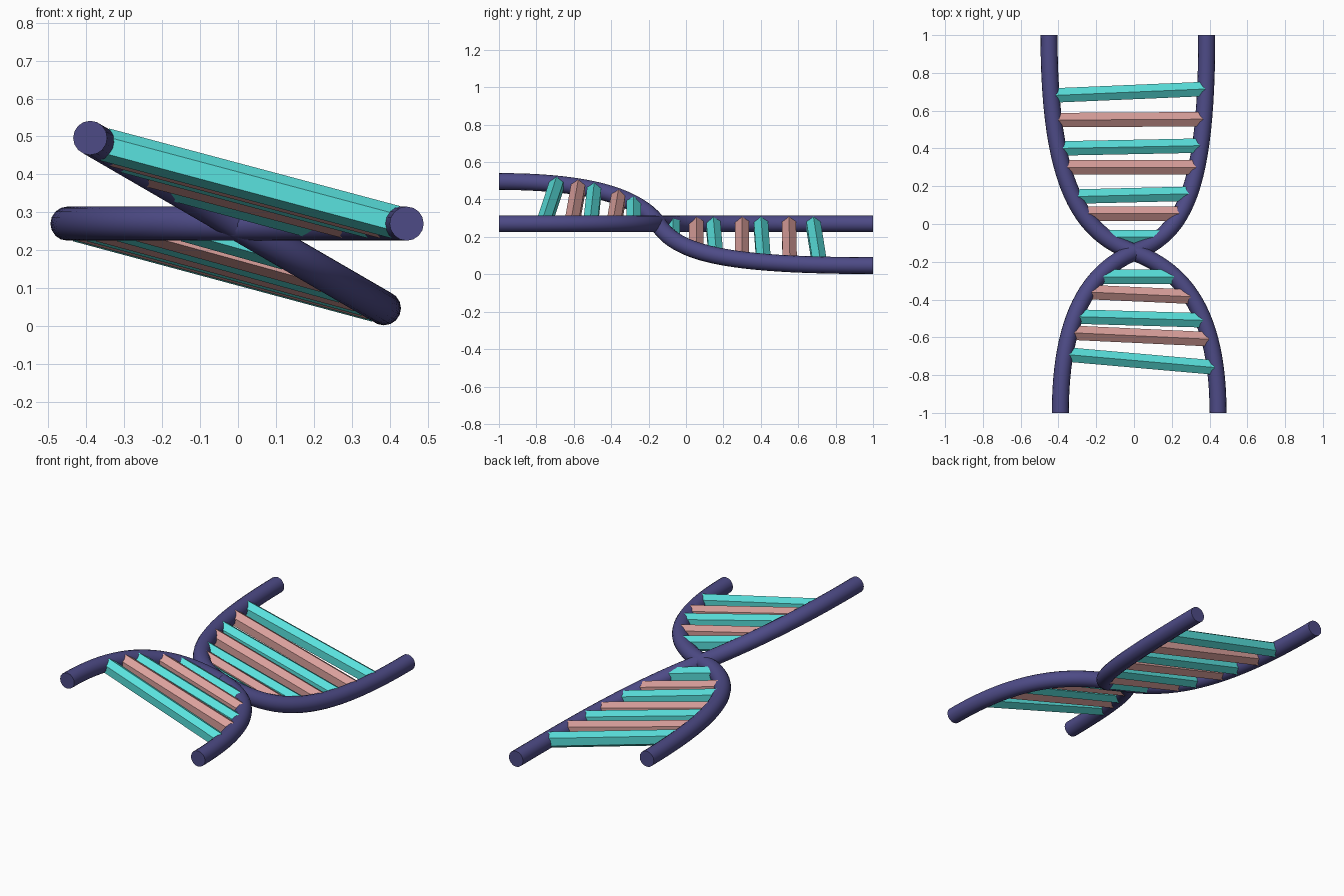
import bpy, bmesh, math
from mathutils import Vector
from mathutils.geometry import interpolate_bezier

if "Cube" in bpy.data.objects:
    bpy.data.objects.remove(bpy.data.objects["Cube"])

TUBE_R, RUNG_R = 0.045, 0.044


def material(name, rgb):
    m = bpy.data.materials.new(name)
    m.diffuse_color = (*rgb, 1)
    m.use_nodes = True
    m.node_tree.nodes["Principled BSDF"].inputs["Base Color"].default_value = m.diffuse_color
    return m


indigo = material("indigo", (0.075, 0.07, 0.24))
teal = material("teal", (0.10, 0.75, 0.72))
pink = material("pink", (0.70, 0.35, 0.33))


def strand(name, pts, slope):
    """Tube along a two-segment bezier given in plan; height is linear in x."""
    p = [Vector((x, y, 0.27 - slope * x)) for x, y in pts]
    cu = bpy.data.curves.new(name, 'CURVE')
    cu.dimensions = '3D'
    cu.bevel_depth = TUBE_R
    cu.bevel_resolution = 6
    cu.resolution_u = 24
    cu.use_fill_caps = True
    sp = cu.splines.new('BEZIER')
    sp.bezier_points.add(2)
    triples = [(2 * p[0] - p[1], p[0], p[1]), (p[2], p[3], p[4]),
               (p[5], p[6], 2 * p[6] - p[5])]
    for bp, (l, c, r) in zip(sp.bezier_points, triples):
        bp.handle_left_type = bp.handle_right_type = 'FREE'
        bp.co, bp.handle_left, bp.handle_right = c, l, r
    cu.materials.append(indigo)
    ob = bpy.data.objects.new(name, cu)
    bpy.context.collection.objects.link(ob)
    bpy.ops.object.select_all(action='DESELECT')
    ob.select_set(True)
    bpy.context.view_layer.objects.active = ob
    bpy.ops.object.convert(target='MESH')
    bpy.ops.object.shade_smooth_by_angle(angle=math.radians(40))
    return (interpolate_bezier(p[0], p[1], p[2], p[3], 100)
            + interpolate_bezier(p[3], p[4], p[5], p[6], 100))


def at_y(path, y):
    """Point on a sampled strand at a given y."""
    for a, b in zip(path, path[1:]):
        if a.y <= y <= b.y and b.y > a.y:
            return a.lerp(b, (y - a.y) / (b.y - a.y))


def rung(name, a, b, mat):
    """Six-sided bar with a ridge on top, ends sunk in the strands."""
    d = (b - a).normalized()
    side = d.cross(Vector((0, 0, 1))).normalized()
    up = side.cross(d)
    bm = bmesh.new()
    rings = []
    for c in (a + d * 0.015, b - d * 0.015):
        rings.append([bm.verts.new(c + RUNG_R * (math.sin(t) * side + math.cos(t) * up))
                      for t in (k * math.pi / 3 for k in range(6))])
    r0, r1 = rings
    for k in range(6):
        j = (k + 1) % 6
        bm.faces.new((r0[k], r0[j], r1[j], r1[k]))
    bm.faces.new(r0)
    bm.faces.new(r1)
    bmesh.ops.recalc_face_normals(bm, faces=bm.faces[:])
    me = bpy.data.meshes.new(name)
    bm.to_mesh(me)
    bm.free()
    me.materials.append(mat)
    bpy.context.collection.objects.link(bpy.data.objects.new(name, me))


# Two strands crossing at y = -0.15
sloped = strand("sloped_strand", [(-0.39, -1), (-0.39, -0.5), (-0.24, -0.25), (0, -0.15),
                                  (0.27, -0.05), (0.385, 0.2), (0.385, 1)], 0.58)
level = strand("level_strand", [(0.445, -1), (0.445, -0.48), (0.27, -0.25), (0, -0.15),
                                (-0.28, -0.05), (-0.45, 0.2), (-0.45, 1)], 0)

# Rungs: y at left end, y at right end, alternating colours in each half
upper = [(0.68, 0.715), (0.55, 0.555), (0.40, 0.415), (0.30, 0.30),
         (0.145, 0.16), (0.055, 0.055), (-0.07, -0.07)]
lower = [(-0.28, -0.28), (-0.36, -0.385), (-0.49, -0.51), (-0.575, -0.61), (-0.69, -0.76)]
for label, rows, left, right in (("back", upper, level, sloped), ("front", lower, sloped, level)):
    for i, (yl, yr) in enumerate(rows):
        rung(f"{label}_rung_{i + 1}", at_y(left, yl), at_y(right, yr), pink if i % 2 else teal)
